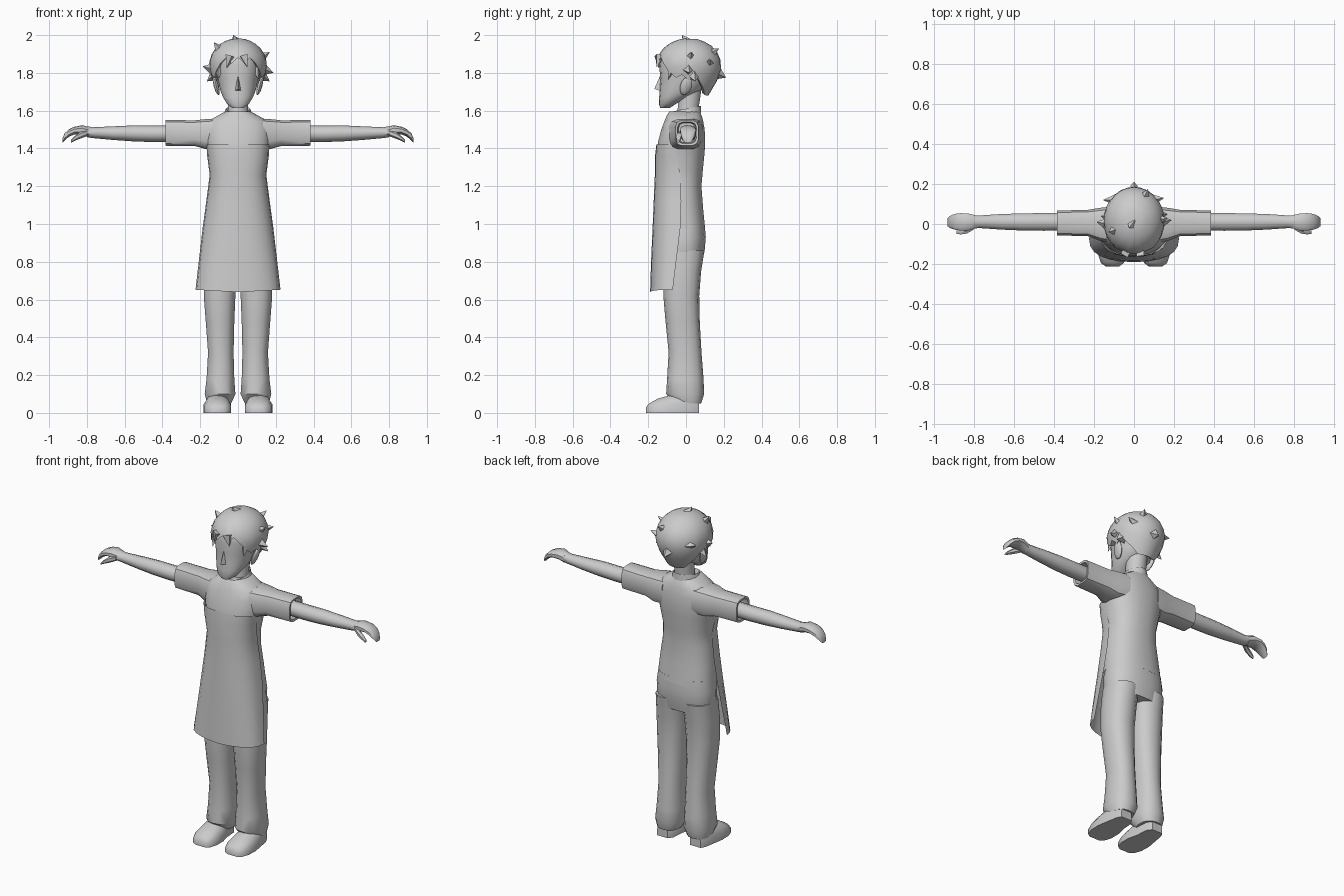
import bpy, bmesh, math
from mathutils import Vector

grey = bpy.data.materials.new("plain grey")
grey.diffuse_color = (0.6, 0.6, 0.6, 1)


def finish(name, bm, angle=40):
    bmesh.ops.remove_doubles(bm, verts=bm.verts, dist=0.0001)
    bmesh.ops.recalc_face_normals(bm, faces=bm.faces)
    me = bpy.data.meshes.new(name)
    bm.to_mesh(me)
    bm.free()
    me.materials.append(grey)
    ob = bpy.data.objects.new(name, me)
    bpy.context.collection.objects.link(ob)
    bpy.ops.object.select_all(action='DESELECT')
    ob.select_set(True)
    bpy.context.view_layer.objects.active = ob
    bpy.ops.object.shade_smooth_by_angle(angle=math.radians(angle))
    return ob


def skin(bm, rings, closed=True, caps=(True, True)):
    """Join rows of points with quads and cap the ends."""
    rows = [[bm.verts.new(p) for p in r] for r in rings]
    n = len(rows[0])
    for a, b in zip(rows, rows[1:]):
        for i in range(n if closed else n - 1):
            j = (i + 1) % n
            bm.faces.new((a[i], a[j], b[j], b[i]))
    for use, row in zip(caps, (rows[0], rows[-1])):
        if use:
            bm.faces.new(row)


def oval(u0, u1, v0, v1, n, power=1.0, turn=0.0):
    """Rounded outline between two limits on each axis."""
    pts = []
    for i in range(n):
        a = math.tau * (i + 0.5) / n + turn
        c, s = math.cos(a), math.sin(a)
        c = math.copysign(abs(c) ** power, c)
        s = math.copysign(abs(s) ** power, s)
        pts.append(((u0 + u1) / 2 + c * (u1 - u0) / 2, (v0 + v1) / 2 + s * (v1 - v0) / 2))
    return pts


def column(name, rows, n=16, power=0.85, side=1, caps=(True, True)):
    """Upright part; rows are z, x0, x1, y front, y back."""
    bm = bmesh.new()
    skin(bm, [[(side * x, y, r[0]) for x, y in oval(*r[1:], n, power)] for r in rows], caps=caps)
    return finish(name, bm)


def limb(name, rows, n, power, side, caps=(True, True)):
    """Sideways part; rows are x, y0, y1, z0, z1."""
    bm = bmesh.new()
    skin(bm, [[(side * r[0], y, z) for y, z in oval(*r[1:], n, power)] for r in rows], caps=caps)
    return finish(name, bm)


def sym(rows):
    return [(z, -w, w, f, b) for z, w, f, b in rows]


# shirt body, closing in at the shoulders
column("shirt", sym([
    (0.97, .172, -.13, .103), (1.08, .165, -.145, .092), (1.20, .15, -.152, .083),
    (1.28, .145, -.155, .09), (1.38, .165, -.158, .10), (1.44, .175, -.148, .103),
    (1.50, .175, -.132, .10), (1.545, .16, -.115, .092), (1.57, .115, -.105, .085),
    (1.595, .07, -.09, .075)]), 20)
# standing collar, lower at the front
bm = bmesh.new()
base = oval(-.08, .08, -.105, .082, 16)
top = oval(-.064, .064, -.09, .08, 16)
skin(bm, [[(x, y, 1.575 + .12 * (y + .02)) for x, y in base],
          [(x, y, 1.61 + .2 * y) for x, y in top],
          [(x * .86, y * .86, 1.59 + .2 * y) for x, y in top]], caps=(False, False))
finish("collar", bm)

# apron: open curved sheet over the front
bm = bmesh.new()
rows = []
for z, w, front, edge in [(.64, .225, -.19, -.07), (.80, .208, -.185, -.052),
                          (.98, .187, -.177, -.03), (1.12, .168, -.171, -.025),
                          (1.26, .15, -.165, -.03), (1.36, .163, -.164, -.05),
                          (1.42, .165, -.157, -.07)]:
    row = []
    for i in range(13):
        a = math.pi * i / 12
        c = math.cos(a)
        row.append((w * math.copysign(abs(c) ** .85, c), edge + (front - edge) * math.sin(a) ** .8,
                    z + (.012 * abs(c) if z < .7 else 0)))
    rows.append(row)
skin(bm, rows, closed=False, caps=(False, False))
finish("apron", bm)

# trousers seat
column("trouser_seat", sym([
    (.80, .165, -.115, .088), (.86, .178, -.12, .10), (.93, .178, -.125, .106),
    (1.0, .168, -.12, .10)]), 20)

for s, tag in ((1, "left"), (-1, "right")):
    column("trouser_leg_" + tag, [
        (.05, .035, .165, -.06, .08), (.10, .012, .178, -.105, .096), (.18, .018, .168, -.10, .093),
        (.32, .022, .160, -.092, .082), (.48, .018, .172, -.108, .073), (.62, .012, .183, -.12, .07),
        (.75, .004, .182, -.12, .08), (.86, .0, .176, -.115, .098)], 14, .85, s)

    # shoe: flat sole, rounded toe
    bm = bmesh.new()
    rings = []
    for y, x0, x1, h in [(-.212, .075, .14, .03), (-.195, .05, .165, .05), (-.15, .036, .18, .075),
                         (-.09, .036, .182, .092), (-.03, .05, .172, .11), (.04, .055, .16, .11),
                         (.068, .075, .145, .08)]:
        m, d = (x0 + x1) / 2, (x1 - x0) / 2
        rings.append([(s * (m + d * u), y, h * v) for u, v in
                      ((-1, 0), (-1, .5), (-.7, .85), (-.25, 1), (.25, 1), (.7, .85), (1, .5), (1, 0))])
    skin(bm, rings)
    finish("shoe_" + tag, bm)

    # boxy short sleeve with a hollow opening
    limb("sleeve_" + tag, [
        (.10, -.10, .09, 1.40, 1.56), (.17, -.085, .082, 1.395, 1.557), (.23, -.062, .072, 1.412, 1.55),
        (.385, -.058, .068, 1.413, 1.552), (.383, -.046, .056, 1.426, 1.54),
        (.33, -.04, .05, 1.43, 1.535)], 12, .55, s)
    limb("arm_" + tag, [
        (.32, -.034, .056, 1.435, 1.522), (.45, -.036, .057, 1.434, 1.521), (.55, -.035, .055, 1.437, 1.522),
        (.66, -.03, .052, 1.445, 1.517), (.77, -.022, .044, 1.455, 1.512), (.80, -.024, .046, 1.46, 1.518)],
        10, 1, s)
    # palm and curled fingers
    limb("hand_" + tag, [
        (.79, -.022, .045, 1.458, 1.514), (.825, -.034, .053, 1.472, 1.523), (.865, -.034, .056, 1.475, 1.515),
        (.895, -.03, .052, 1.462, 1.502), (.918, -.022, .042, 1.442, 1.48), (.93, -.012, .03, 1.43, 1.452)],
        10, .8, s)
    limb("thumb_" + tag, [
        (.80, -.03, .005, 1.465, 1.50), (.835, -.05, -.018, 1.452, 1.488), (.865, -.054, -.026, 1.44, 1.465),
        (.885, -.05, -.032, 1.43, 1.445)], 6, 1, s)

    # ear
    bm = bmesh.new()
    bmesh.ops.create_uvsphere(bm, u_segments=8, v_segments=6, radius=1)
    for v in bm.verts:
        x, y, z = v.co
        v.co = (s * (.115 + .014 * x + .012 * z), .0 + .032 * y + .01 * z, 1.73 + .048 * z)
    finish("ear_" + tag, bm)

column("neck", sym([(1.54, .06, -.055, .07), (1.62, .055, -.045, .07), (1.72, .06, -.04, .085)]), 12, 1)

# head, with pointed chin
column("head", sym([
    (1.615, .03, -.137, -.085), (1.635, .058, -.143, -.055), (1.67, .08, -.142, .01),
    (1.71, .096, -.14, .085), (1.77, .108, -.136, .12), (1.84, .118, -.142, .13),
    (1.90, .11, -.13, .12), (1.95, .07, -.08, .08)]), 18, .9)
# nose
bm = bmesh.new()
v = [bm.verts.new(p) for p in ((0, -.137, 1.785), (-.017, -.134, 1.705), (.017, -.134, 1.705), (0, -.168, 1.715))]
for f in ((0, 1, 3), (0, 3, 2), (1, 2, 3), (0, 2, 1)):
    bm.faces.new([v[i] for i in f])
finish("nose", bm)


# hair cap with a ragged hairline
def hair_point(a, z, scale=1.0):
    if z >= 1.83:
        k = max(0, 1 - ((z - 1.83) / .153) ** 2.2) ** .5
    else:
        k = 1 - .40 * ((1.83 - z) / .15) ** 1.5
    return (.153 * k * scale * math.sin(a), .015 - .172 * k * scale * math.cos(a), z)


N = 28
cols = []
for i in range(N):
    a = math.tau * i / N
    d = min(a, math.tau - a)               # angle away from the face
    if d < .75:
        low = 1.865
    elif d < 1.25:
        low = 1.79
    elif d < 1.8:
        low = 1.775
    else:
        low = 1.775 - .095 * min(1, (d - 1.8) / .7)
    low += .016 * (-1) ** i if d < 2 else 0
    col = [hair_point(a, low + .01, .8), hair_point(a, low)]
    for t in (.25, .45, .62, .76, .87, .95, .985):
        col.append(hair_point(a, low + (1.983 - low) * t))
    cols.append(col)
bm = bmesh.new()
skin(bm, [list(r) for r in zip(*cols)], caps=(False, True))
finish("hair", bm, 50)

# loose tufts, each a tapered four-sided spike
bm = bmesh.new()
for base, tip, r in [
        ((-.01, .0, 1.965), (-.025, -.02, 2.0), .03), ((-.095, -.03, 1.92), (-.128, -.04, 1.962), .03),
        ((.12, .02, 1.88), (.168, .03, 1.91), .03), ((-.13, .0, 1.82), (-.187, .01, 1.835), .035),
        ((.13, .01, 1.82), (.188, .02, 1.80), .035), ((-.12, .03, 1.79), (-.165, .04, 1.755), .035),
        ((.12, .04, 1.79), (.168, .05, 1.755), .035), ((.0, .16, 1.80), (.0, .212, 1.775), .04),
        ((.09, .12, 1.85), (.15, .13, 1.87), .03), ((-.09, .12, 1.84), (-.155, .12, 1.85), .03),
        ((.05, .13, 1.90), (.07, .175, 1.93), .03), ((-.1, -.07, 1.84), (-.105, -.095, 1.765), .03),
        ((.1, -.07, 1.84), (.105, -.095, 1.765), .03), ((.03, -.14, 1.89), (.05, -.155, 1.83), .028),
        ((-.04, -.14, 1.89), (-.06, -.145, 1.825), .028)]:
    base, tip = Vector(base), Vector(tip)
    q = (tip - base).to_track_quat('Z', 'Y')
    ring = [bm.verts.new(base + q @ Vector((r * math.cos(k * math.pi / 2), r * math.sin(k * math.pi / 2), 0)))
            for k in range(4)]
    end = bm.verts.new(tip)
    for k in range(4):
        bm.faces.new((ring[k], ring[(k + 1) % 4], end))
    bm.faces.new(ring[::-1])
finish("hair_tufts", bm, 30)
